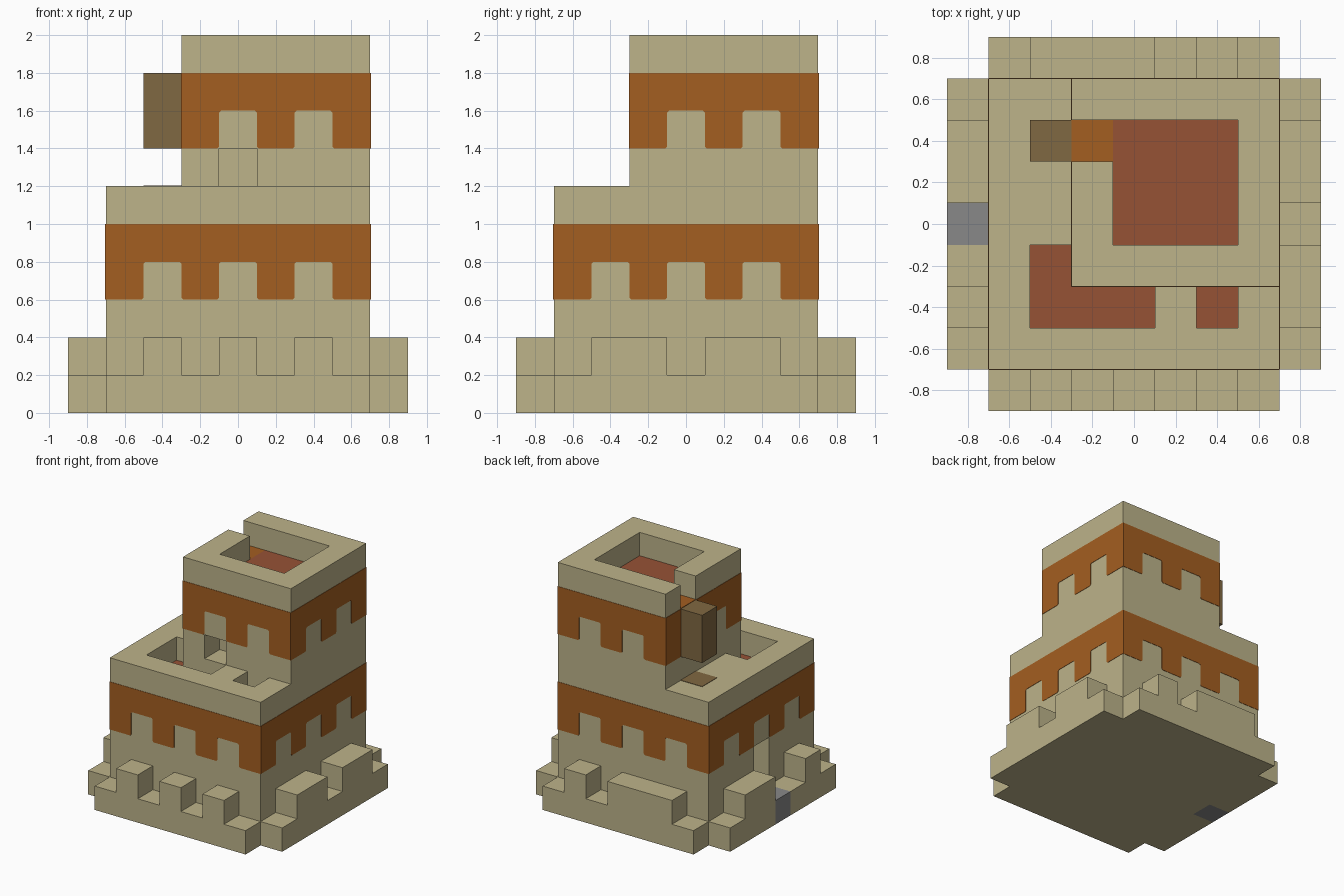
import bpy, bmesh, math
from mathutils import Matrix

cube = bpy.data.objects.get("Cube")
if cube:
    bpy.data.objects.remove(cube, do_unlink=True)


def material(name, rgb):
    m = bpy.data.materials.new(name)
    m.use_nodes = True
    m.diffuse_color = (*rgb, 1)
    bsdf = next(n for n in m.node_tree.nodes if n.type == 'BSDF_PRINCIPLED')
    bsdf.inputs["Base Color"].default_value = (*rgb, 1)
    bsdf.inputs["Roughness"].default_value = 0.9
    return m


SAND = material("sandstone", (0.508, 0.451, 0.254))
ORANGE = material("orange_band", (0.371, 0.112, 0.015))
RED = material("red_floor", (0.305, 0.084, 0.036))
WOOD = material("brown_wood", (0.216, 0.138, 0.054))
GREY = material("grey_stone", (0.246, 0.246, 0.246))


def finish(name, bm, mat):
    bmesh.ops.recalc_face_normals(bm, faces=bm.faces)
    mesh = bpy.data.meshes.new(name)
    bm.to_mesh(mesh)
    bm.free()
    mesh.materials.append(mat)
    obj = bpy.data.objects.new(name, mesh)
    bpy.context.collection.objects.link(obj)
    return obj


def blocks(name, mat, z0, z1, *rects):
    """One part made of upright blocks, each given as x0, x1, y0, y1."""
    bm = bmesh.new()
    for x0, x1, y0, y1 in rects:
        place = (Matrix.Translation(((x0 + x1) / 2, (y0 + y1) / 2, (z0 + z1) / 2))
                 @ Matrix.Diagonal((x1 - x0, y1 - y0, z1 - z0, 1)))
        bmesh.ops.create_cube(bm, size=1, matrix=place)
    return finish(name, bm, mat)


def extrude(bm, points, vec):
    face = bm.faces.new([bm.verts.new(p) for p in points])
    out = bmesh.ops.extrude_face_region(bm, geom=[face])
    bmesh.ops.translate(bm, vec=vec, verts=[g for g in out["geom"]
                                           if isinstance(g, bmesh.types.BMVert)])


def band(name, centre, half, notches, z):
    """Toothed painted band on all four walls of a square tower."""
    bm = bmesh.new()
    c, w, step = 0.01, 0.1, 0.2
    profile = [(-half, z + 2 * step), (-half, z)]
    for n in notches:
        left = [(-w - c, z), (-w, z + c), (-w, z + step - c), (-w + c, z + step)]
        profile += [(n + u, v) for u, v in left]
        profile += [(n - u, v) for u, v in reversed(left)]
    profile += [(half, z), (half, z + 2 * step)]
    for side in range(4):
        part = bmesh.new()
        extrude(part, [(u, -half, v) for u, v in profile], (0, -0.003, 0))
        part.transform(Matrix.Translation((centre, centre, 0))
                       @ Matrix.Rotation(side * math.pi / 2, 4, 'Z'))
        tmp = bpy.data.meshes.new("band_part")
        part.to_mesh(tmp)
        part.free()
        bm.from_mesh(tmp)
        bpy.data.meshes.remove(tmp)
    return finish(name, bm, ORANGE)


# Base slab with a gap for the gate step
blocks("base_slab", SAND, 0, 0.2,
       (-0.7, 0.7, -0.9, 0.9), (0.7, 0.9, -0.7, 0.7),
       (-0.9, -0.7, -0.7, -0.1), (-0.9, -0.7, 0.1, 0.7))
blocks("gate_step", GREY, 0, 0.2, (-0.9, -0.7, -0.1, 0.1))

# Battlements around the base
blocks("front_battlements", SAND, 0.2, 0.4,
       *[(x - 0.1, x + 0.1, -0.9, -0.7) for x in (-0.4, 0, 0.4)])
blocks("back_battlements", SAND, 0.2, 0.4,
       (-0.5, 0.1, 0.7, 0.9), (0.3, 0.5, 0.7, 0.9))
blocks("east_battlements", SAND, 0.2, 0.4,
       (0.7, 0.9, -0.5, -0.1), (0.7, 0.9, 0.1, 0.5))
blocks("west_battlements", SAND, 0.2, 0.4,
       (-0.9, -0.7, -0.5, -0.3), (-0.9, -0.7, 0.1, 0.5))

# Lower keep with a gate recess
blocks("keep_body", SAND, 0.2, 1.0, (-0.5, 0.7, -0.7, 0.7),
       (-0.7, -0.5, -0.7, -0.1), (-0.7, -0.5, 0.1, 0.7))
blocks("gate_lintel", SAND, 0.6, 1.0, (-0.7, -0.5, -0.1, 0.1))
band("keep_band", 0, 0.7, (-0.4, 0, 0.4), 0.6)

# Terrace walls and sunken floor
blocks("terrace_walls", SAND, 1.0, 1.2,
       (-0.7, 0.7, -0.7, -0.5), (0.5, 0.7, -0.5, -0.3), (0.1, 0.3, -0.5, -0.3),
       (-0.7, -0.5, -0.5, -0.1), (-0.7, -0.3, -0.1, 0.7), (-0.3, 0.7, -0.3, 0.7))
blocks("terrace_floor", RED, 1.0, 1.004,
       (-0.5, 0.1, -0.5, -0.3), (-0.5, -0.3, -0.3, -0.1), (0.3, 0.5, -0.5, -0.3))
blocks("terrace_patch", WOOD, 1.2, 1.203, (-0.5, -0.3, 0.3, 0.5))

# Upper tower with a door recess in front
blocks("tower_base", SAND, 1.2, 1.4, (-0.3, 0.7, -0.1, 0.7),
       (-0.3, -0.1, -0.3, -0.1), (0.1, 0.7, -0.3, -0.1))
blocks("tower_body", SAND, 1.4, 1.8, (-0.3, 0.7, -0.3, 0.7))
band("tower_band", 0.2, 0.5, (-0.2, 0.2), 1.4)

# Parapet, roof floor and the gap leading to the wooden block
blocks("tower_parapet", SAND, 1.8, 2.0,
       (-0.3, 0.7, -0.3, -0.1), (-0.3, 0.7, 0.5, 0.7),
       (0.5, 0.7, -0.1, 0.5), (-0.3, -0.1, -0.1, 0.3))
blocks("roof_floor", RED, 1.8, 1.804, (-0.1, 0.5, -0.1, 0.5))
blocks("parapet_gap_floor", ORANGE, 1.8, 1.804, (-0.3, -0.1, 0.3, 0.5))
blocks("wooden_block", WOOD, 1.4, 1.8, (-0.5, -0.3, 0.3, 0.5))
